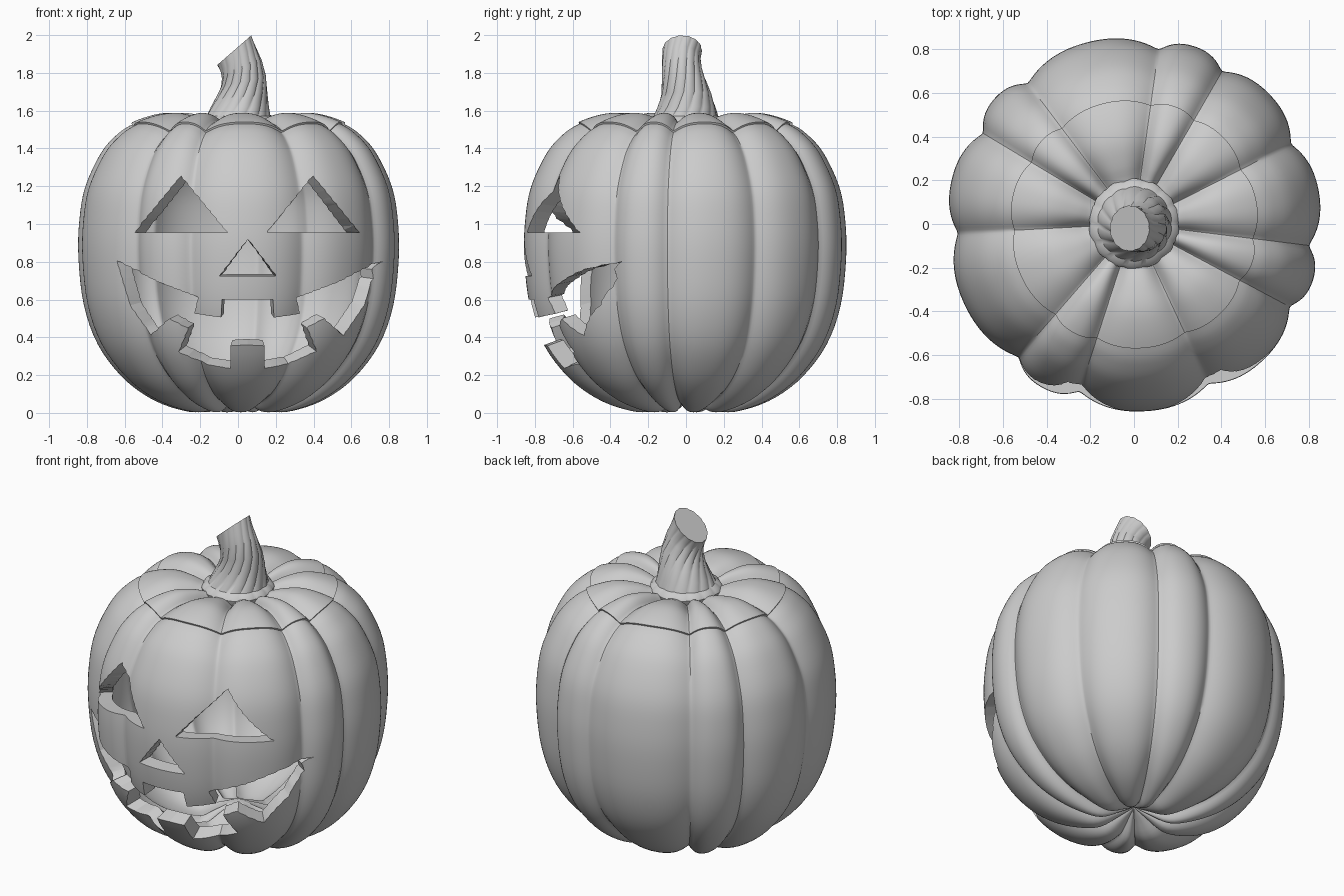
import bpy, bmesh
from math import radians, degrees, sin, cos, pi, sqrt, atan2
from mathutils import Vector, Matrix

if "Cube" in bpy.data.objects:
    bpy.data.objects.remove(bpy.data.objects["Cube"])

GROOVES = [-28, -7, 27, 60, 82, 127, 149, 183, 229, 252, 295]   # crease angles, degrees
DEPTH, WALL, SUB = 0.05, 0.09, 4
KNOTS = [(0, .11), (.08, .065), (.2, .006), (.33, .02), (.48, .08), (.625, .19), (.753, .36),
         (.828, .57), (.857, .82), (.852, 1.02), (.82, 1.2), (.735, 1.38), (.645, 1.48),
         (.565, 1.53), (.46, 1.566), (.37, 1.577), (.27, 1.56), (.18, 1.53), (0, 1.5)]
CUT = 13 * SUB                                                   # lid seam sample


def spline(pts):
    """Catmull-Rom samples through the knots."""
    p = [Vector(q) for q in pts]
    out = []
    for i in range(len(p) - 1):
        a, b, c, d = p[max(i - 1, 0)], p[i], p[i + 1], p[min(i + 2, len(p) - 1)]
        for k in range(SUB):
            t = k / SUB
            out.append(b + (c - a) * t / 2 + (2 * a - 5 * b + 4 * c - d) * t * t / 2
                       + (3 * b - a - 3 * c + d) * t ** 3 / 2)
    return out + [p[-1]]


def shade(ob):
    bpy.ops.object.select_all(action='DESELECT')
    ob.select_set(True)
    bpy.context.view_layer.objects.active = ob
    bpy.ops.object.shade_smooth_by_angle(angle=radians(35))


def finish(name, bm, smooth=True):
    bmesh.ops.remove_doubles(bm, verts=bm.verts, dist=1e-5)
    bmesh.ops.recalc_face_normals(bm, faces=bm.faces)
    me = bpy.data.meshes.new(name)
    bm.to_mesh(me)
    bm.free()
    ob = bpy.data.objects.new(name, me)
    bpy.context.collection.objects.link(ob)
    if smooth:
        shade(ob)
    return ob


def loft(bm, rings):
    """Skin between consecutive closed rings."""
    rows = [[bm.verts.new(v) for v in r] for r in rings]
    n = len(rows[0])
    for a, b in zip(rows, rows[1:]):
        for j in range(n):
            bm.faces.new((a[j], a[(j + 1) % n], b[(j + 1) % n], b[j]))
    return rows


# Rind profile with normals
prof = spline(KNOTS)
norms = []
for i in range(len(prof)):
    t = (prof[min(i + 1, len(prof) - 1)] - prof[max(i - 1, 0)]).normalized()
    norms.append(Vector((t.y, -t.x)))
norms[0], norms[-1] = Vector((0, -1)), Vector((0, 1))


def groove(deg):
    """0 on a lobe crest, 1 in a softly rounded crease."""
    deg = (deg + 28) % 360 - 28
    for a, b in zip(GROOVES, GROOVES[1:] + [332]):
        if a <= deg <= b:
            half = (b - a) / 2
            e = half - abs(deg - a - half)
            soft = sqrt(e * e + .5) - sqrt(.5)
            return (1 - soft / half) ** 2.7
    return 1


# Lobe samples, aligned with the creases and packed closer near them
lobes = []
for a, b in zip(GROOVES, GROOVES[1:] + [332]):
    n = 2 * round((b - a) / 3.4) + 4
    for k in range(n):
        u = k / n
        deg = a + (b - a) * (.55 * u + .45 * (1 - cos(pi * u)) / 2)
        lobes.append((radians(deg), groove(deg)))


def ring(i, offset, depth):
    fade = min(1, prof[i].x / .25)
    out = []
    for ang, g in lobes:
        p = prof[i] + norms[i] * (offset - depth * g * fade)
        r = 0 if prof[i].x < 1e-6 else max(p.x, .004)
        out.append((r * cos(ang), r * sin(ang), p.y))
    return out


def shell(name, idx, outer, thick):
    bm = bmesh.new()
    loft(bm, [ring(i, outer, DEPTH) for i in idx]
         + [ring(i, outer - thick, DEPTH * .7) for i in reversed(idx)])
    return finish(name, bm)


body = shell("pumpkin_body", list(range(CUT + 1)), 0, WALL)
shell("pumpkin_lid", list(range(len(prof) - 1, CUT - 1, -1)), .011, WALL)

# Face cutters, tapering inwards
AXIS = .05


def radius_at(z):
    for a, b in zip(prof[3 * SUB:], prof[3 * SUB + 1:]):
        if a.y <= z <= b.y:
            return a.x + (b.x - a.x) * (z - a.y) / (b.y - a.y)
    return .3


def front_y(x, z):
    y = -.6
    for _ in range(8):
        r = radius_at(z) - DEPTH * groove(degrees(atan2(y, x)))
        y = -sqrt(max(r * r - x * x, .1))
    return y


def carve(name, outline):
    near, far = [], []
    for (x0, z0), (x1, z1) in zip(outline, outline[1:] + outline[:1]):
        n = max(1, round(sqrt((x1 - x0) ** 2 + (z1 - z0) ** 2) / .05))
        for k in range(n):
            x = AXIS + x0 + (x1 - x0) * k / n
            z = z0 + (z1 - z0) * k / n
            y = front_y(x, z)
            c = Vector((AXIS, 0, z + (.9 - z) * .5))
            d = Vector((x, y, z)) - c
            near.append(c + d * (-.2 / y))
            far.append(c + d * (-1.4 / y))
    bm = bmesh.new()
    rows = loft(bm, [near, far])
    bm.faces.new(rows[0])
    bm.faces.new(rows[1])
    cutter = finish(name, bm, False)
    cutter.hide_render = True
    mod = body.modifiers.new(name, 'BOOLEAN')
    mod.operation, mod.solver, mod.object = 'DIFFERENCE', 'EXACT', cutter
    bpy.context.view_layer.objects.active = body
    bpy.ops.object.modifier_apply(modifier=name)
    bpy.data.objects.remove(cutter)


def mirrored(half):
    """Close an outline running from the centre line round to the centre line."""
    return half + [(-x, z) for x, z in reversed(half) if x > 0]


eye = [(.105, .955), (.595, .955), (.35, 1.255)]
carve("eye_right_cutter", eye)
carve("eye_left_cutter", [(-x, z) for x, z in reversed(eye)])
carve("nose_cutter", mirrored([(0, .92), (.15, .725)]))
carve("mouth_cutter", mirrored([
    (0, .6), (.135, .6), (.14, .505), (.28, .525), (.26, .61), (.48, .695), (.69, .805),
    (.62, .57), (.51, .41), (.41, .5), (.315, .45), (.365, .325), (.22, .255),
    (.09, .235), (.09, .355), (0, .36)]))
shade(body)

# Twisted, ribbed stem: (x, y, z, radius, tilt, rib depth)
STEM = [(0, 0, 1.47, .17, 0, .002), (0, 0, 1.51, .198, 0, .003), (0, 0, 1.54, .205, 0, .003),
        (0, 0, 1.56, .192, 0, .003), (.003, 0, 1.572, .168, 0, .003),
        (.01, .003, 1.62, .151, 0, .003), (.022, .002, 1.69, .131, 4, .003),
        (.03, -.01, 1.755, .12, 12, .003), (.02, -.022, 1.82, .113, 25, .003),
        (0, -.025, 1.875, .113, 36, .002), (-.02, -.02, 1.92, .118, 41, .002)]
RIBS, SEG = 14, 112
rings = []
for x, y, z, r, tilt, rib in STEM:
    rot = Matrix.Rotation(-radians(tilt), 3, 'Y')
    twist = max(0, z - 1.57) * 2.8
    squash = 1 - .13 * tilt / 41
    ring_pts = []
    for k in range(SEG):
        a = 2 * pi * k / SEG
        s = r - rib + rib * 2 * abs(sin(RIBS / 2 * a)) ** .8
        v = Vector((s * cos(a + twist), s * sin(a + twist) * squash, 0))
        ring_pts.append(Vector((x, y, z)) + rot @ v)
    rings.append(ring_pts)
bm = bmesh.new()
rows = loft(bm, rings)
bm.faces.new(rows[0])
bm.faces.new(rows[-1])
finish("stem", bm)
